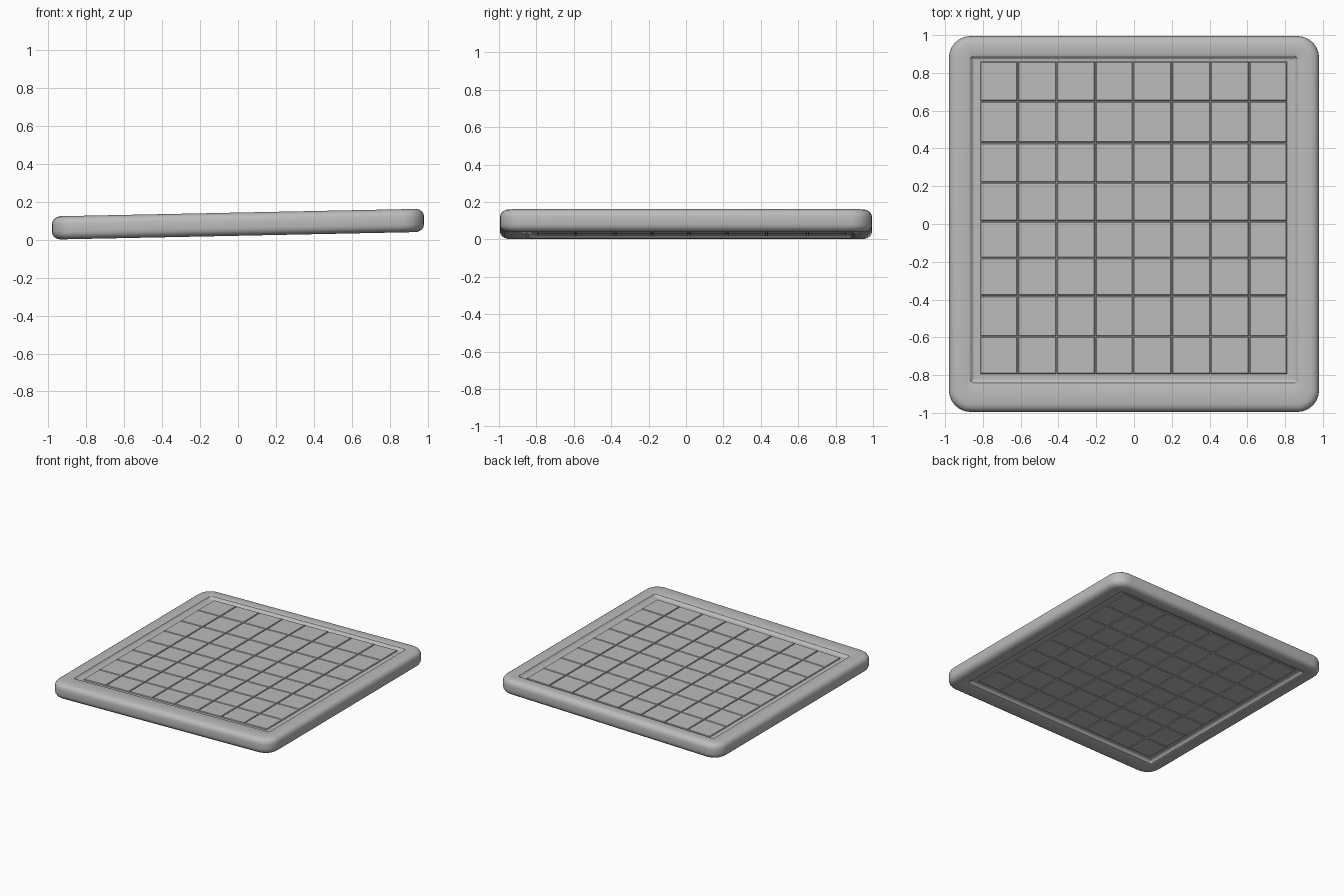
import bpy, bmesh, math

if "Cube" in bpy.data.objects:
    bpy.data.objects.remove(bpy.data.objects["Cube"])

SLOPE = 0.0205          # the whole board rises gently toward +x
HALF_X, HALF_Y, THICK = 0.98, 0.995, 0.122

grey = bpy.data.materials.new("plain_grey")
grey.diffuse_color = (0.5, 0.5, 0.5, 1)
grey.use_nodes = True
grey.node_tree.nodes["Principled BSDF"].inputs["Base Color"].default_value = grey.diffuse_color


def lift(x, y, z):
    return (x, y, z + SLOPE * (x + HALF_X))


def rounded_rect(x0, x1, y0, y1, r, z, seg=6):
    pts = []
    for cx, cy, a0 in ((x1 - r, y1 - r, 0), (x0 + r, y1 - r, 90),
                       (x0 + r, y0 + r, 180), (x1 - r, y0 + r, 270)):
        for i in range(seg + 1):
            a = math.radians(a0 + 90 * i / seg)
            pts.append(lift(cx + r * math.cos(a), cy + r * math.sin(a), z))
    return pts


def finish(bm, name, angle=35):
    bmesh.ops.recalc_face_normals(bm, faces=bm.faces[:])
    me = bpy.data.meshes.new(name)
    bm.to_mesh(me)
    bm.free()
    me.materials.append(grey)
    ob = bpy.data.objects.new(name, me)
    bpy.context.collection.objects.link(ob)
    bpy.ops.object.select_all(action='DESELECT')
    ob.select_set(True)
    bpy.context.view_layer.objects.active = ob
    bpy.ops.object.shade_smooth_by_angle(angle=math.radians(angle))
    return ob


def outer(inset, z):
    return rounded_rect(-HALF_X + inset, HALF_X - inset, -HALF_Y + inset,
                        HALF_Y - inset, 0.115 - inset, z)


def inner(grow, z):
    return rounded_rect(-0.86 - grow, 0.86 + grow, -0.835 - grow, 0.882 + grow,
                        0.012 + grow, z)


# rim: half profile, outer edge to recess, mirrored for the underside
half = [(outer, 0.0, 0.08), (outer, 0.003, 0.095), (outer, 0.011, 0.108),
        (outer, 0.024, 0.117), (outer, 0.042, THICK), (inner, 0.016, THICK),
        (inner, 0.006, 0.118), (inner, 0.0, 0.108), (inner, -0.012, 0.101)]
rings = [f(d, z) for f, d, z in half]
rings += [f(d, THICK - z) for f, d, z in reversed(half)]
bm = bmesh.new()
loops = [[bm.verts.new(p) for p in ring] for ring in rings]
n = len(loops[0])
for k, a in enumerate(loops):
    b = loops[(k + 1) % len(loops)]
    for i in range(n):
        j = (i + 1) % n
        bm.faces.new((a[i], a[j], b[j], b[i]))
finish(bm, "rim")


def add_block(bm, x0, x1, y0, y1, z0, z1, chamfer):
    # block with chamfered top and bottom edges
    c = chamfer
    levels = [(c, z0), (0, z0 + c), (0, z1 - c), (c, z1)] if c else [(0, z0), (0, z1)]
    rows = []
    for d, z in levels:
        rows.append([bm.verts.new(lift(x, y, z)) for x, y in (
            (x0 + d, y0 + d), (x1 - d, y0 + d), (x1 - d, y1 - d), (x0 + d, y1 - d))])
    for a, b in zip(rows, rows[1:]):
        for i in range(4):
            j = (i + 1) % 4
            bm.faces.new((a[i], a[j], b[j], b[i]))
    bm.faces.new(rows[0][::-1])
    bm.faces.new(rows[-1])


# backing panel closing the recess
bm = bmesh.new()
add_block(bm, -0.855, 0.855, -0.83, 0.877, 0.021, THICK - 0.021, 0)
finish(bm, "backing_panel")

# eight by eight squares, raised on both faces
xs = [-0.815, -0.615, -0.41, -0.205, -0.005, 0.2, 0.405, 0.61, 0.812]
ys = [-0.795, -0.595, -0.38, -0.18, 0.015, 0.22, 0.43, 0.65, 0.862]
bm = bmesh.new()
G = 0.002
for i in range(8):
    for j in range(8):
        add_block(bm, xs[i] + G, xs[i + 1] - G, ys[j] + G, ys[j + 1] - G,
                  0.014, THICK - 0.014, 0.004)
finish(bm, "board_squares", 30)
